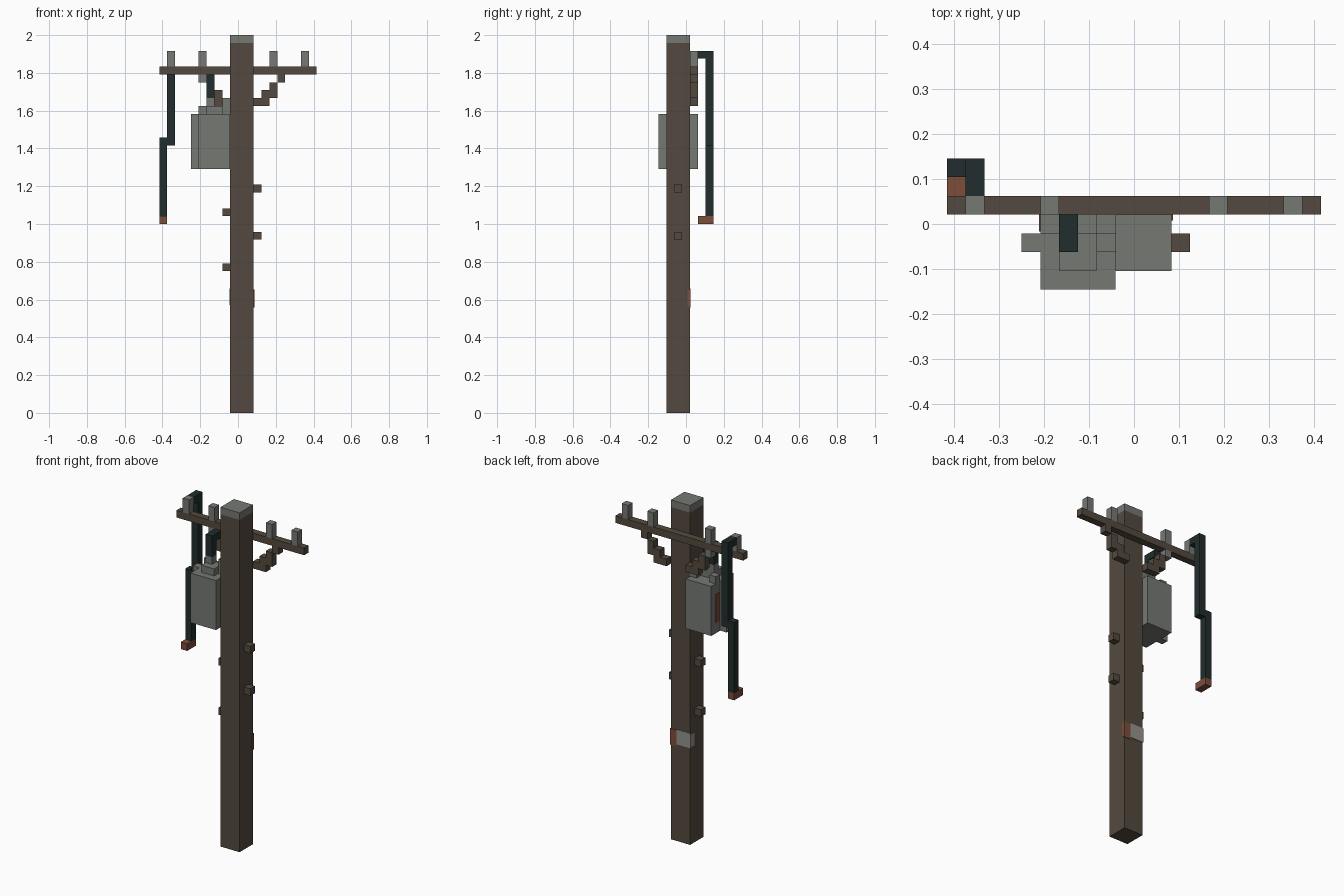
import bpy
import bmesh
from mathutils import Vector

if "Cube" in bpy.data.objects:
    bpy.data.objects.remove(bpy.data.objects["Cube"], do_unlink=True)

U = 1 / 24                                # one block
ORIGIN = Vector((-10 * U, -3.5 * U, 0))   # corner of the block grid


def material(name, rgb):
    m = bpy.data.materials.new(name)
    m.use_nodes = True
    m.diffuse_color = (*rgb, 1)
    bsdf = m.node_tree.nodes["Principled BSDF"]
    bsdf.inputs["Base Color"].default_value = (*rgb, 1)
    bsdf.inputs["Roughness"].default_value = 0.9
    return m


wood = material("weathered wood", (0.088, 0.068, 0.050))
metal = material("grey metal", (0.18, 0.19, 0.175))
cable = material("dark cable", (0.015, 0.026, 0.026))
rust = material("rust", (0.20, 0.075, 0.042))
notice = material("pale paper", (0.30, 0.29, 0.26))


def blocks(name, mat, *boxes):
    """One object from boxes, each given as (low corner, size) in blocks."""
    bm = bmesh.new()
    for low, size in boxes:
        verts = bmesh.ops.create_cube(bm, size=1)["verts"]
        for v in verts:
            v.co = ORIGIN + U * Vector(
                [low[a] + (v.co[a] + 0.5) * size[a] for a in range(3)])
    mesh = bpy.data.meshes.new(name)
    bm.to_mesh(mesh)
    bm.free()
    mesh.materials.append(mat)
    ob = bpy.data.objects.new(name, mesh)
    bpy.context.collection.objects.link(ob)
    return ob


ONE = (1, 1, 1)

# Pole and cap
blocks("pole", wood, ((9, 1, 0), (3, 3, 47)))
blocks("pole_cap", metal, ((9, 1, 47), (3, 3, 1)))

# Crossarm with insulators
blocks("crossarm", wood, ((0, 4, 43), (20.0, 1, 1)))
for i in (1, 5, 14, 18):
    blocks("insulator", metal, ((i, 4, 44), (1, 1, 2)))

# Stepped braces, mirrored about the pole
steps = [(12, 39), (13, 39), (13, 40), (14, 40), (14, 41), (15, 42)]
blocks("left_brace", wood, *[((i, 4, k), ONE) for i, k in steps])
blocks("right_brace", wood, *[((20 - i, 4, k), ONE) for i, k in steps[:-1]])
blocks("lower_insulator", metal, ((5, 4, 42), ONE))

# Climbing pegs
for i, k in ((12, 28), (12, 22), (8, 25), (8, 18)):
    blocks("climbing_peg", wood, ((i, 2, k), ONE))

# Transformer tank, side fin and top fittings
blocks("transformer_tank", metal, ((5, 0, 31), (4, 5, 7)))
blocks("transformer_fin", metal, ((4, 2, 31), (1, 1, 7)))
blocks("transformer_fittings", metal,
       ((6, 1, 38), (2, 2, 1)), ((6, 2, 39), ONE),
       ((5, 3, 38), ONE), ((8, 2, 38), (1, 1, 2)), ((8, 3, 38), ONE))

# Cables
blocks("transformer_cable", cable, ((6, 2, 40), (1, 1, 3)), ((6, 3, 42), ONE))
blocks("hanging_cable", cable,
       ((1, 5, 45), ONE), ((1, 6, 34), (1, 1, 12)), ((0, 6, 25), (1, 1, 10)))
blocks("cable_end", rust, ((0, 5, 24), (1, 2, 1)))

# Thin stains and a torn notice on the back of the pole
T = 0.08
blocks("tank_stain", rust, ((5 - T, 3.1, 32.5), (T, 0.9, 4)))
blocks("pole_stain", rust,
       ((11.1, 4, 13.4), (0.9 + T, T, 2.3)), ((12, 3.7, 13.5), (T, 0.3, 2.1)))
blocks("notice", notice,
       ((9 - T, 4, 13.7), (2.1 + T, T, 2.1)), ((9 - T, 3.1, 13.8), (T, 0.9, 1.8)))
